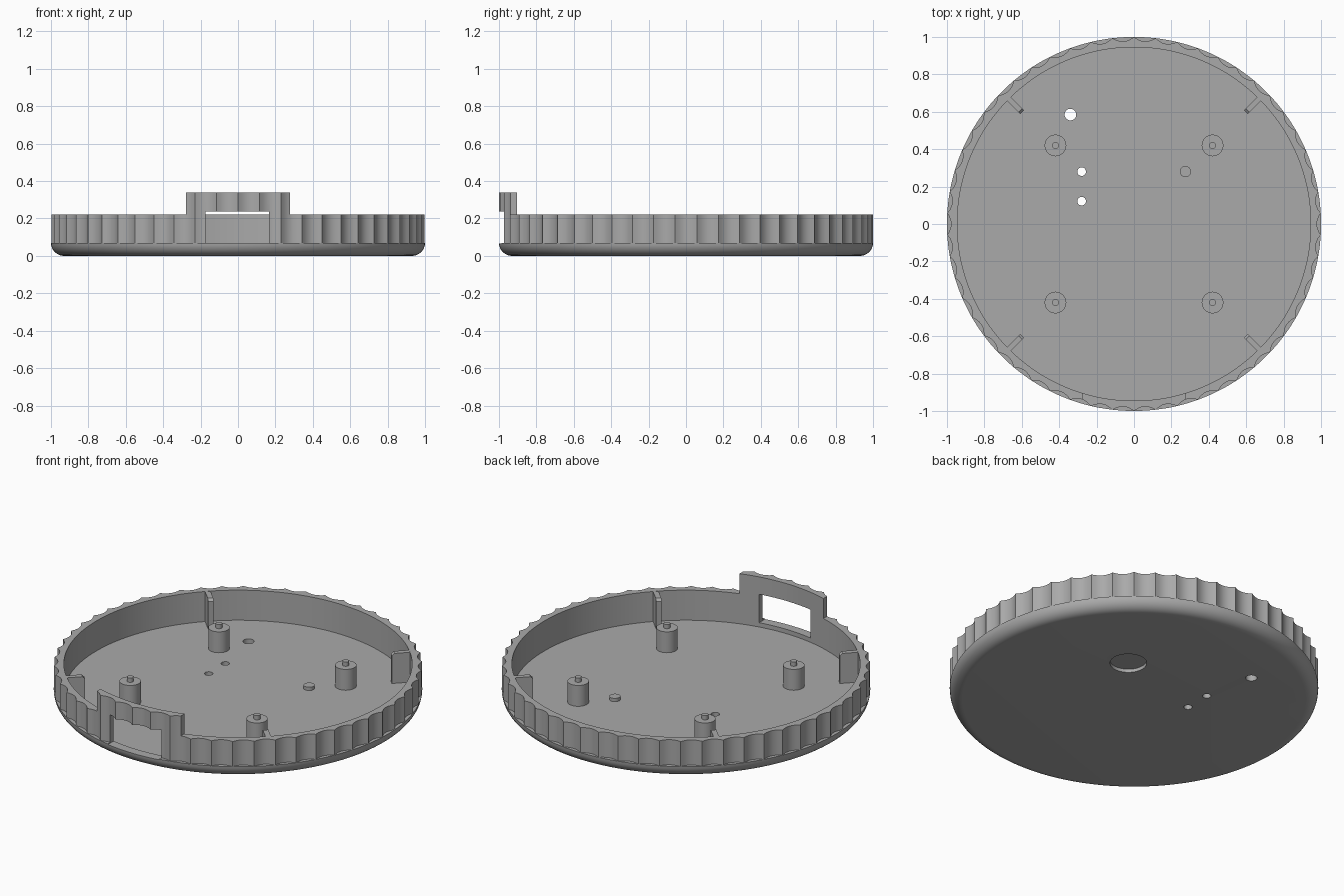
import bpy, bmesh, math
from math import pi, sin, cos, radians

old = bpy.data.objects.get("Cube")
if old:
    bpy.data.objects.remove(old, do_unlink=True)

FLUTES, STEPS = 54, 6
SEG = FLUTES * STEPS
RIM, TAB, LEDGE, FLOOR, INNER = 0.22, 0.34, 0.07, 0.04, 0.945
DEPTH = 0.022

grey = bpy.data.materials.new("plain grey")
grey.use_nodes = True
COLOUR = (0.4, 0.4, 0.4, 1)
grey.diffuse_color = COLOUR
grey.node_tree.nodes["Principled BSDF"].inputs["Base Color"].default_value = COLOUR


def finish(bm, name):
    bmesh.ops.recalc_face_normals(bm, faces=bm.faces)
    mesh = bpy.data.meshes.new(name)
    bm.to_mesh(mesh)
    bm.free()
    mesh.materials.append(grey)
    ob = bpy.data.objects.new(name, mesh)
    bpy.context.collection.objects.link(ob)
    return ob


def activate(ob):
    bpy.ops.object.select_all(action='DESELECT')
    ob.select_set(True)
    bpy.context.view_layer.objects.active = ob


def smooth(ob):
    activate(ob)
    bpy.ops.object.shade_smooth_by_angle(angle=radians(30))


def loft(loops, name):
    """Skin a stack of closed loops and cap both ends."""
    bm = bmesh.new()
    rings = [[bm.verts.new(p) for p in loop] for loop in loops]
    for a, b in zip(rings, rings[1:]):
        n = len(a)
        for i in range(n):
            j = (i + 1) % n
            bm.faces.new((a[i], a[j], b[j], b[i]))
    bm.faces.new(rings[0])
    bm.faces.new(rings[-1])
    return finish(bm, name)


def circle(r, z, x=0, y=0, n=SEG):
    return [(x + r * cos(2 * pi * i / n - pi / 2), y + r * sin(2 * pi * i / n - pi / 2), z)
            for i in range(n)]


def fluted(z):
    """Circle with shallow concave grooves, ridges at the full radius."""
    loop = []
    for i in range(SEG):
        t = (i % STEPS) / STEPS * 2 - 1
        r = 1 - DEPTH * (1 - t * t)
        a = 2 * pi * i / SEG - pi / 2
        loop.append((r * cos(a), r * sin(a), z))
    return loop


def prism(outline, z0, z1, name):
    return loft([[(x, y, z) for x, y in outline] for z in (z0, z1)], name)


def cylinder(x, y, r, z0, z1, name):
    return loft([circle(r, z, x, y, 32) for z in (z0, z1)], name)


def cut(ob, cutter):
    cutter.hide_render = True
    mod = ob.modifiers.new("cut", 'BOOLEAN')
    mod.operation, mod.solver, mod.object = 'DIFFERENCE', 'EXACT', cutter
    activate(ob)
    bpy.ops.object.modifier_apply(modifier=mod.name)
    bpy.data.objects.remove(cutter, do_unlink=True)


# Tray: rounded base, fluted wall, hollow inside
base = [circle(1 - LEDGE + LEDGE * sin(a), LEDGE - LEDGE * cos(a))
        for a in [pi / 2 * k / 8 for k in range(9)]]
tray = loft(base + [fluted(LEDGE), fluted(TAB), circle(INNER, TAB), circle(INNER, FLOOR)], "tray")

# Lower the rim everywhere except at the front tab
W = 0.278
cut(tray, prism([(-2, -2), (-W, -2), (-W, -.5), (W, -.5), (W, -2), (2, -2), (2, 2), (-2, 2)],
                RIM, 1, "rim_cutter"))
# Window through the tab
cut(tray, prism([(-.173, -2), (.167, -2), (.167, -.8), (-.173, -.8)], .066, .236, "window_cutter"))
# Through holes and the round recess underneath
for x, y, r in ((-.34, .585, .031), (-.28, .28, .023), (-.28, .122, .023)):
    cut(tray, cylinder(x, y, r, -1, .1, "hole_cutter"))
cut(tray, cylinder(.275, .28, .1, -1, .02, "recess_cutter"))
smooth(tray)

# Four stepped mounting posts
for sx in (-1, 1):
    for sy in (-1, 1):
        x, y = .42 * sx, .42 * sy
        post = loft([circle(r, z, x, y, 32) for r, z in
                     ((.058, FLOOR - .01), (.058, .165), (.018, .165), (.018, .19))],
                    "mounting_post")
        smooth(post)

# Small locating peg over the recess
smooth(cylinder(.275, .28, .03, FLOOR - .01, .06, "locating_peg"))

# Diagonal ribs inside the wall, chamfered at the inner top corner
for k in range(4):
    a = pi / 4 + k * pi / 2
    side = [(.96, FLOOR - .01), (.845, FLOOR - .01), (.845, .205), (.86, RIM - .001), (.96, RIM - .001)]
    loft([[(r * cos(a) - t * sin(a), r * sin(a) + t * cos(a), z) for r, z in side]
          for t in (-.015, .015)], "wall_rib")
